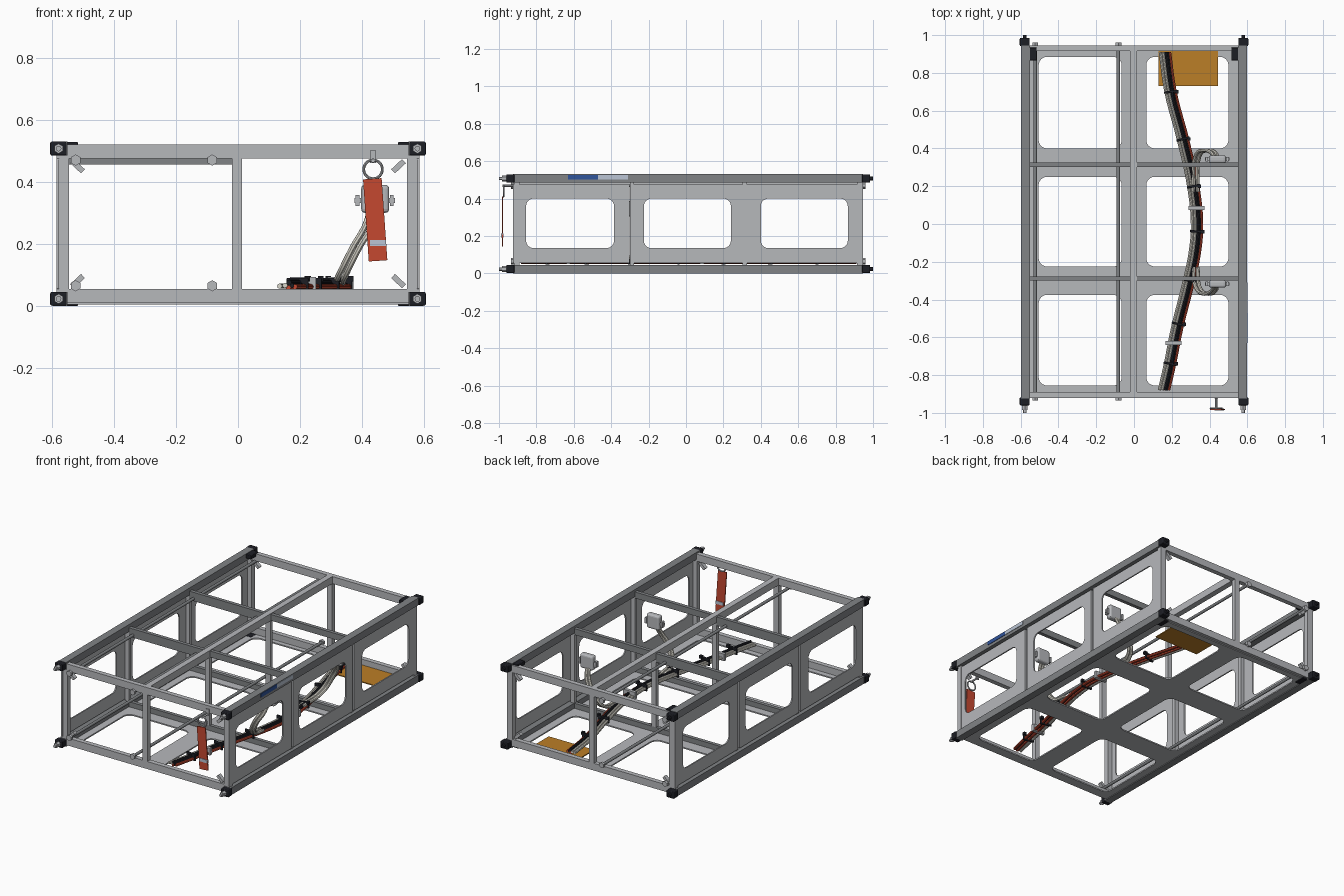
import bpy
import math
from mathutils import Matrix, Vector

cube = bpy.data.objects.get("Cube")
if cube:
    bpy.data.objects.remove(cube)


def material(name, r, g, b):
    m = bpy.data.materials.new(name)
    m.use_nodes = True
    m.diffuse_color = (r, g, b, 1)
    m.node_tree.nodes["Principled BSDF"].inputs["Base Color"].default_value = (r, g, b, 1)
    return m


LIGHT = material("light grey metal", .47, .48, .50)
DARK = material("dark grey metal", .22, .23, .24)
BLACK = material("black plastic", .012, .013, .018)
RED = material("orange red", .56, .065, .03)
OCHRE = material("ochre plate", .50, .21, .02)
WHITE = material("off white cable", .68, .66, .59)
BLUE = material("blue label", .03, .09, .33)
PALE = material("pale label", .50, .56, .66)


def finish(ob, name, mat):
    ob.name = name
    ob.data.materials.clear()
    ob.data.materials.append(mat)
    return ob


def box(name, x, y, z, mat, tilt=0, bevel=0):
    """Box from its ranges on each axis, optionally tilted about y."""
    lo, hi = Vector((x[0], y[0], z[0])), Vector((x[1], y[1], z[1]))
    bpy.ops.mesh.primitive_cube_add(size=1, location=(lo + hi) / 2)
    ob = finish(bpy.context.object, name, mat)
    ob.scale = hi - lo
    bpy.ops.object.transform_apply(location=False, rotation=False, scale=True)
    ob.rotation_euler.y = tilt
    if bevel:
        mod = ob.modifiers.new("bevel", 'BEVEL')
        mod.width = bevel
        mod.segments = 3
    return ob


def rod(name, x, z, y0, y1, r, mat, sides=6):
    """Cylinder along y."""
    bpy.ops.mesh.primitive_cylinder_add(vertices=sides, radius=r, depth=y1 - y0,
                                        location=(x, (y0 + y1) / 2, z),
                                        rotation=(math.pi / 2, 0, 0))
    ob = finish(bpy.context.object, name, mat)
    if sides > 6:
        bpy.ops.object.shade_smooth_by_angle()
    return ob


def to_mesh(curve, name, mat, matrix=None):
    ob = bpy.data.objects.new(name, curve)
    bpy.context.collection.objects.link(ob)
    if matrix:
        ob.matrix_world = matrix
    bpy.ops.object.select_all(action='DESELECT')
    ob.select_set(True)
    bpy.context.view_layer.objects.active = ob
    bpy.ops.object.convert(target='MESH')
    return finish(bpy.context.object, name, mat)


def rounded(u0, u1, v0, v1, r):
    pts = []
    for i, (u, v) in enumerate([(u1 - r, v1 - r), (u0 + r, v1 - r), (u0 + r, v0 + r), (u1 - r, v0 + r)]):
        for k in range(7):
            a = math.pi / 2 * (i + k / 6)
            pts.append((u + r * math.cos(a), v + r * math.sin(a)))
    return pts


def plate(name, loops, thick, mat, matrix):
    """Flat sheet from outlines; inner outlines become windows."""
    cu = bpy.data.curves.new(name, 'CURVE')
    cu.dimensions = '2D'
    cu.fill_mode = 'BOTH'
    cu.extrude = thick / 2
    for pts in loops:
        s = cu.splines.new('POLY')
        s.points.add(len(pts) - 1)
        for p, (u, v) in zip(s.points, pts):
            p.co = (u, v, 0, 1)
        s.use_cyclic_u = True
    return to_mesh(cu, name, mat, matrix)


def tube(name, pts, r, mat):
    """Smooth round cable through points."""
    cu = bpy.data.curves.new(name, 'CURVE')
    cu.dimensions = '3D'
    cu.bevel_depth = r
    cu.bevel_resolution = 2
    cu.resolution_u = 6
    cu.use_fill_caps = True
    s = cu.splines.new('BEZIER')
    s.bezier_points.add(len(pts) - 1)
    for p, co in zip(s.bezier_points, pts):
        p.co = co
        p.handle_left_type = p.handle_right_type = 'AUTO'
    ob = to_mesh(cu, name, mat)
    bpy.ops.object.shade_smooth_by_angle()
    return ob


LOW, HIGH = (.01, .055), (.475, .52)
ENDS = {"front": (-.92, -.89), "back": (.915, .945)}
FRAMES = {"fore": (-.30, -.277), "aft": (.303, .326)}
SIDES = {"right": -1, "left": 1}


def mirrored(s, a, b):
    return tuple(sorted((s * a, s * b)))


# Long corner rails and windowed side panels
for side, s in SIDES.items():
    for level, z in (("bottom", (0, .045)), ("top", (.485, .53))):
        box(f"{side}_{level}_rail", mirrored(s, .55, .597), (-.925, .945), z, DARK)
    loops = []
    for outer, hole in (((-.925, -.303), (-.855, -.385)), ((-.288, .303), (-.225, .24)),
                        ((.318, .935), (.40, .865))):
        loops.append(rounded(*outer, .055, .475, .004))
        loops.append(rounded(*hole, .135, .40, .04))
    plate(f"{side}_side_panel", loops, .008, LIGHT,
          Matrix(((0, 0, 1, s * .58), (1, 0, 0, 0), (0, 1, 0, 0), (0, 0, 0, 1))))

# Windowed floor plate
floor = [rounded(-.55, .55, -.915, .925, .002)]
for y0, y1 in ((-.855, -.375), (-.225, .25), (.40, .885)):
    for x0, x1 in ((-.505, -.065), (.065, .5)):
        floor.append(rounded(x0, x1, y0, y1, .045))
plate("floor_plate", floor, .008, LIGHT, Matrix.Translation((0, 0, .009)))
box("ochre_plate", (.13, .445), (.73, .917), (.013, .019), OCHRE)

# End frames: cross beams, corner posts, centre post and gussets
for end, y in ENDS.items():
    for level, z in (("bottom", LOW), ("top", HIGH)):
        box(f"{end}_{level}_beam", (-.56, .56), y, z, LIGHT)
        for side, s in SIDES.items():
            up = 1 if level == "top" else -1
            cz = .265 + up * .185
            box(f"{end}_{level}_{side}_gusset", (s * .517 - .024, s * .517 + .024),
                (y[0], y[1] - .005), (cz - .009, cz + .009), LIGHT, -s * up * math.radians(43))
    for side, s in SIDES.items():
        box(f"{end}_{side}_post", mirrored(s, .545, .585), y, (.04, .49), LIGHT)
    box(f"{end}_centre_post", (-.02, .013), y, (.055, .475), LIGHT)

# Inner frames and the centre beam
box("top_centre_beam", (-.02, .016), (-.89, .915), HIGH, LIGHT)
for name, y in FRAMES.items():
    box(f"{name}_right_top_beam", (-.555, -.02), y, (.455, .51), DARK)
    box(f"{name}_left_top_beam", (.016, .55), y, (.476, .515), DARK)
    box(f"{name}_bottom_beam", (-.55, .55), y, (.013, .045), DARK)
    box(f"{name}_centre_post", (-.02, .013), y, (.045, .475), LIGHT)
    for side, s in SIDES.items():
        box(f"{name}_{side}_post", mirrored(s, .55, .576), y, (.045, .485), LIGHT)

# Guide rods with hex ends
for x in (-.523, -.083):
    for z in (.065, .47):
        rod("guide_rod", x, z, -.92, .95, .009, DARK, 16)
        rod("rod_front_nut", x, z, -.935, -.92, .018, LIGHT)
        rod("rod_back_nut", x, z, .945, .96, .018, LIGHT)

# Corner caps, bolts and rear clamps
for side, s in SIDES.items():
    for level, z, clamp in (("bottom", .023, (-.0, .014)), ("top", .507, (.502, .528))):
        box(f"front_{level}_{side}_cap", mirrored(s, .552, .605), (-.96, -.918),
            (z - .022, z + .022), BLACK, bevel=.005)
        box(f"back_{level}_{side}_cap", mirrored(s, .552, .605), (.942, .985),
            (z - .022, z + .022), BLACK, bevel=.005)
        rod(f"front_{level}_{side}_bolt", s * .578, z, -.985, -.95, .016, LIGHT)
        rod(f"front_{level}_{side}_bolt_tip", s * .578, z, -1, -.98, .009, LIGHT, 12)
        rod(f"back_{level}_{side}_bolt", s * .578, z, .98, 1, .01, BLACK, 12)
        box(f"back_{level}_{side}_clamp", mirrored(s, .515, .555), (.865, .935), clamp, BLACK, bevel=.004)

# Cable bundle along the floor
PATH = [(.165, .91), (.195, .70), (.26, .45), (.315, .2), (.335, 0), (.325, -.14),
        (.285, -.33), (.23, -.55), (.19, -.75), (.16, -.88)]
STRANDS = [(-.026, .064, WHITE, "white"), (-.009, .066, WHITE, "white"), (.004, .076, BLACK, "black"),
           (.012, .066, BLACK, "black"), (.023, .062, RED, "red"), (.002, .058, RED, "red")]
for dx, z, mat, colour in STRANDS:
    tube(f"{colour}_cable", [(x + dx, y, z) for x, y in PATH], .0085, mat)


def path_x(y):
    for (xa, ya), (xb, yb) in zip(PATH, PATH[1:]):
        if yb <= y <= ya:
            return xa + (xb - xa) * (y - ya) / (yb - ya), math.atan2(xa - xb, ya - yb)


# Cable ties and mounts
for y in (.70, .45, .2, -.04, -.30, -.53, -.74):
    x, angle = path_x(y)
    tie = box("cable_tie", (x - .036, x + .036), (y - .006, y + .006), (.048, .09), BLACK, bevel=.004)
    tie.rotation_euler.z = -angle
    box("tie_head", (x + .022, x + .04), (y - .009, y + .009), (.078, .096), BLACK)
for x, y in ((.33, .085), (.21, -.63)):
    box("tie_mount", (x - .042, x + .042), (y - .01, y + .01), (.05, .094), LIGHT)

# Branch cables rising to the connectors
for yc, bend, start in ((-.315, -.055, -.23), (.345, .045, .17)):
    for d in (0, .022):
        tube("branch_cable", [(.315 + d, start, .075), (.325 + d, yc + bend * .3, .10),
                              (.37 + d, yc + bend, .19), (.41 + d, yc + bend * .7, .26),
                              (.43 + d / 2, yc, .33)], .010, WHITE)
    box("connector_body", (.397, .487), (yc - .022, yc + .018), (.30, .39), LIGHT, bevel=.012)
    box("connector_flange", (.375, .505), (yc - .01, yc + .006), (.332, .348), LIGHT)
    for x in (.385, .495):
        box("flange_lug", (x - .006, x + .006), (yc - .014, yc + .01), (.322, .358), LIGHT)

# Hanging tag with ring and hook
box("tag_strip", (.412, .472), (-.985, -.979), (.145, .41), RED, -math.radians(4))
box("tag_label", (.425, .477), (-.988, -.976), (.193, .213), PALE)
bpy.ops.mesh.primitive_torus_add(major_radius=.03, minor_radius=.0045, major_segments=32,
                                 minor_segments=8, location=(.435, -.975, .44),
                                 rotation=(math.pi / 2, 0, 0))
finish(bpy.context.object, "tag_ring", LIGHT)
bpy.ops.object.shade_smooth_by_angle()
rod("tag_hook_arm", .435, .468, -.98, -.915, .006, LIGHT, 12)
box("tag_hook_plate", (.425, .445), (-.925, -.918), (.46, .50), LIGHT)

# Rail label
box("label_blue_half", (.596, .6), (-.63, -.47), (.503, .527), BLUE)
box("label_pale_half", (.596, .6), (-.47, -.31), (.503, .527), PALE)
